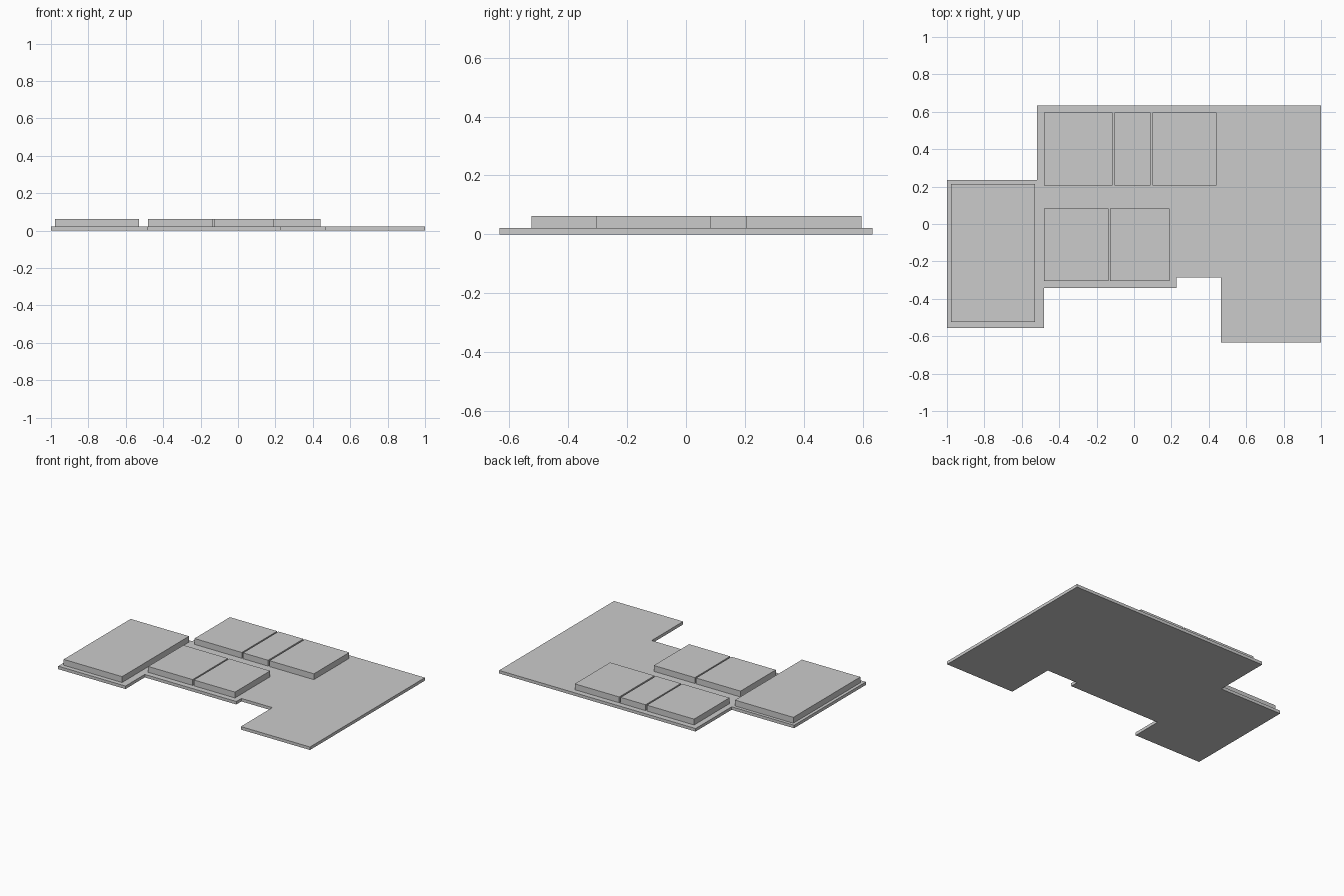
import bpy
import bmesh

if "Cube" in bpy.data.objects:
    bpy.data.objects.remove(bpy.data.objects["Cube"])

BASE_TOP = 0.021
BLOCK_TOP = 0.062


def extruded(name, outline, z0, z1):
    """Closed flat-faced prism from a counter-clockwise outline."""
    bm = bmesh.new()
    face = bm.faces.new([bm.verts.new((x, y, z0)) for x, y in outline])
    up = bmesh.ops.extrude_face_region(bm, geom=[face], use_keep_orig=True)
    top = [v for v in up["geom"] if isinstance(v, bmesh.types.BMVert)]
    bmesh.ops.translate(bm, vec=(0, 0, z1 - z0), verts=top)
    bmesh.ops.recalc_face_normals(bm, faces=bm.faces[:])
    mesh = bpy.data.meshes.new(name)
    bm.to_mesh(mesh)
    bm.free()
    obj = bpy.data.objects.new(name, mesh)
    bpy.context.collection.objects.link(obj)
    return obj


def block(name, x0, x1, y0, y1):
    extruded(name, [(x0, y0), (x1, y0), (x1, y1), (x0, y1)], BASE_TOP, BLOCK_TOP)


# Stepped floor plate
extruded("base_plate", [
    (-1, -0.556), (-0.48, -0.556), (-0.48, -0.343), (0.227, -0.343),
    (0.227, -0.287), (0.466, -0.287), (0.466, -0.634), (1, -0.634),
    (1, 0.634), (-0.518, 0.634), (-0.518, 0.236), (-1, 0.236),
], 0, BASE_TOP)

# Large block on the left wing
block("left_block", -0.979, -0.528, -0.525, 0.214)

# Rows of blocks, each row sharing one depth range
back_row = [(-0.48, -0.115), (-0.105, 0.088), (0.099, 0.442)]
front_row = [(-0.48, -0.137), (-0.127, 0.19)]
for row, spans, y0, y1 in (("back_block", back_row, 0.206, 0.596),
                           ("front_block", front_row, -0.305, 0.084)):
    for i, (x0, x1) in enumerate(spans, 1):
        block(f"{row}_{i}", x0, x1, y0, y1)
